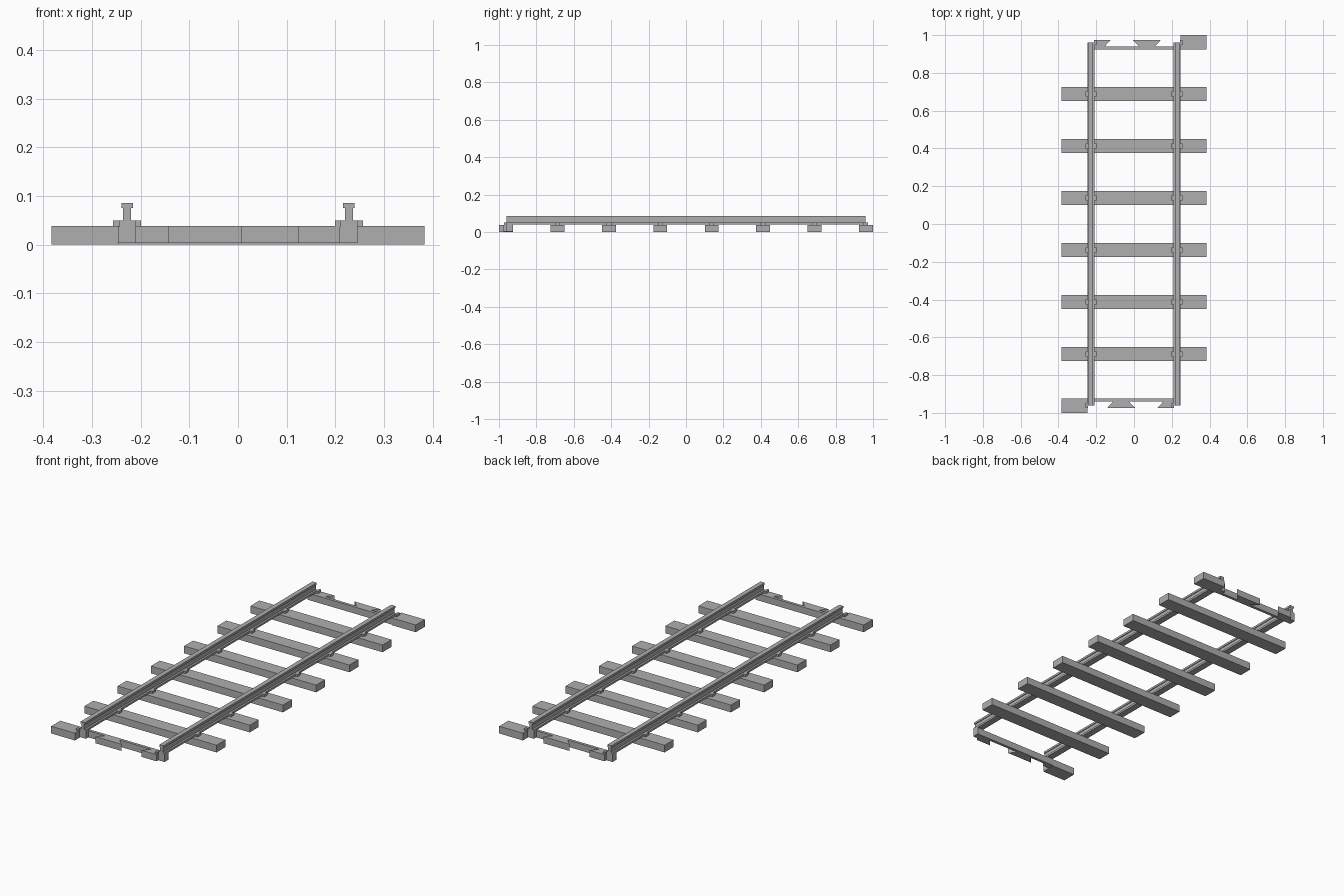
import bpy, bmesh, math
from mathutils import Matrix

cube = bpy.data.objects.get("Cube")
if cube:
    bpy.data.objects.remove(cube)

GREY = (0.43, 0.43, 0.43, 1)
mat = bpy.data.materials.new("track_grey")
mat.use_nodes = True
mat.diffuse_color = GREY
mat.node_tree.nodes["Principled BSDF"].inputs["Base Color"].default_value = GREY

GAUGE = 0.228      # rail centre from the middle
TOP = 0.038        # sleeper height
FOOT = 0.05        # top of rail foot and clips
HALF_FOOT = 0.018


def prism(name, outline, low, high, axis="Z", turn=False):
    """Extrude a 2D outline along Z, or an x-z outline along Y."""
    bm = bmesh.new()
    if axis == "Z":
        verts = [bm.verts.new((a, b, low)) for a, b in outline]
        step = (0, 0, high - low)
    else:
        verts = [bm.verts.new((a, low, b)) for a, b in outline]
        step = (0, high - low, 0)
    face = bm.faces.new(verts)
    new = bmesh.ops.extrude_face_region(bm, geom=[face])["geom"]
    bmesh.ops.translate(bm, vec=step,
                        verts=[g for g in new if isinstance(g, bmesh.types.BMVert)])
    if turn:
        bm.transform(Matrix.Rotation(math.pi, 4, "Z"))
    bmesh.ops.recalc_face_normals(bm, faces=bm.faces)
    mesh = bpy.data.meshes.new(name)
    bm.to_mesh(mesh)
    bm.free()
    mesh.materials.append(mat)
    obj = bpy.data.objects.new(name, mesh)
    bpy.context.collection.objects.link(obj)


def box(name, x0, x1, y0, y1, z0, z1, turn=False):
    prism(name, [(x0, y0), (x1, y0), (x1, y1), (x0, y1)], z0, z1, turn=turn)


# Rails with foot, web and head
half = [(HALF_FOOT, 0.04), (HALF_FOOT, FOOT), (0.008, FOOT),
        (0.008, 0.075), (0.012, 0.075), (0.012, 0.086)]
section = half + [(-x, z) for x, z in reversed(half)]
for side, label in ((1, "left"), (-1, "right")):
    prism(label + "_rail", [(x + side * GAUGE, z) for x, z in section],
          -0.96, 0.96, axis="Y")

# Full sleepers with a clip on both sides of each rail
for i in range(6):
    y = (i - 2.5) * 0.275
    box("sleeper", -0.383, 0.383, y - 0.037, y + 0.037, 0, TOP)
    for side in (-1, 1):
        c = side * GAUGE
        box("rail_clip", c - 0.029, c + 0.029, y - 0.013, y + 0.013, TOP - 0.002, FOOT)

# Interlocking ends, the back one turned half way round
for turn, label in ((False, "front_"), (True, "back_")):
    box(label + "half_sleeper", -0.383, -0.246, -1, -0.925, 0, TOP, turn)
    box(label + "cross_bar", -0.212, 0.212, -0.94, -0.925, 0.003, TOP, turn)
    for side in (-1, 1):
        c = side * GAUGE
        box(label + "rail_support", c - HALF_FOOT, c + HALF_FOOT,
            -0.96, -0.925, 0.003, FOOT - 0.001, turn)
    # Clips at the rail tips
    box(label + "outer_clip", -0.257, -0.244, -0.973, -0.947, TOP - 0.002, FOOT, turn)
    box(label + "inner_clip", 0.199, 0.212, -0.973, -0.947, TOP - 0.002, FOOT, turn)
    # Dovetail teeth
    prism(label + "dovetail", [(-0.143, -0.975), (0.007, -0.975),
          (-0.03, -0.938), (-0.11, -0.938)], 0.003, TOP, turn=turn)
    prism(label + "half_dovetail", [(0.123, -0.975), (0.21, -0.975),
          (0.21, -0.938), (0.157, -0.938)], 0.003, TOP, turn=turn)
